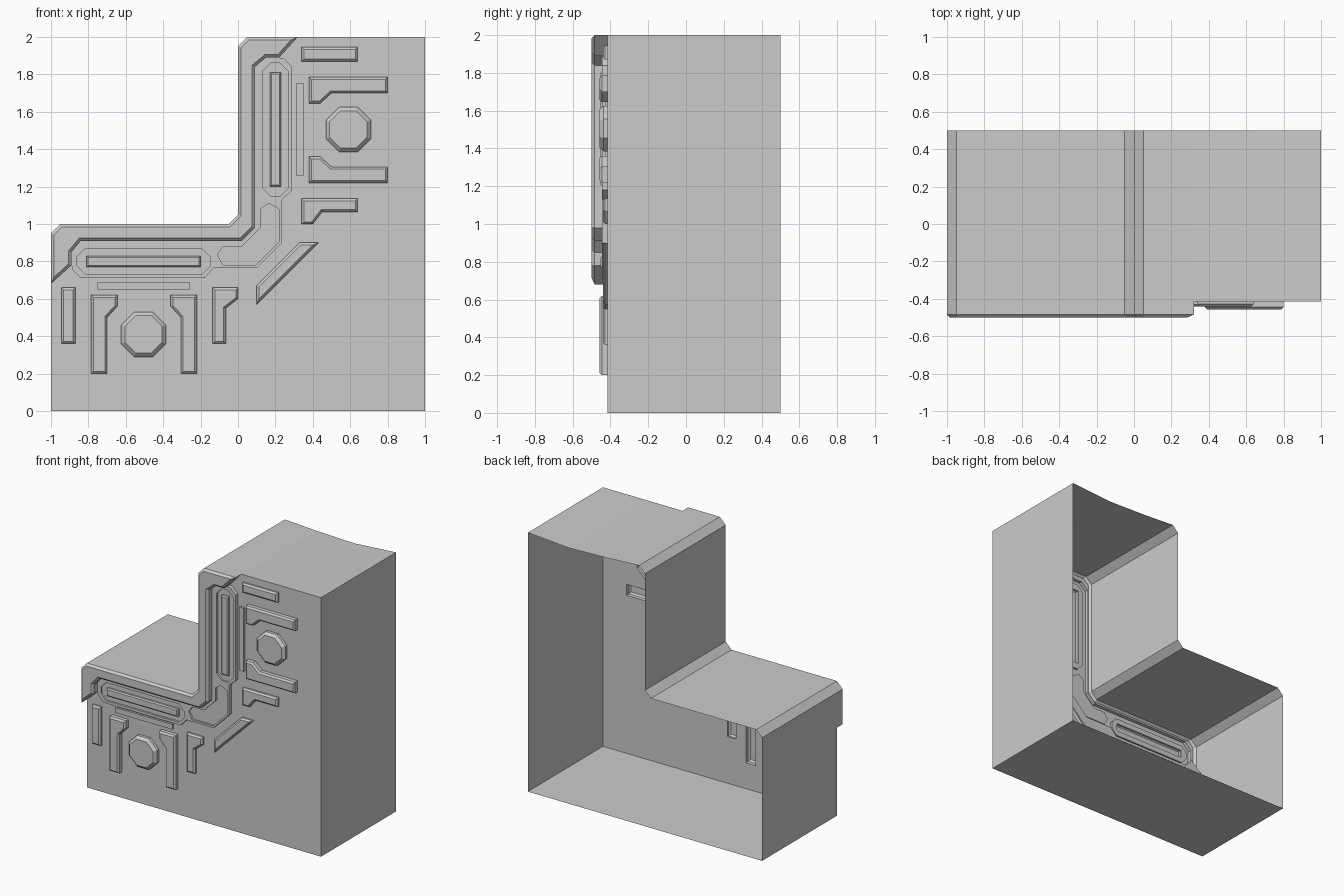
import bpy, bmesh
from mathutils import Vector

if "Cube" in bpy.data.objects:
    bpy.data.objects.remove(bpy.data.objects["Cube"])

PANEL, TRACK, FLOOR, LOW, HIGH, FRONT, BACK = -.415, -.445, -.43, -.44, -.457, -.5, .5


def flip(poly):
    """Mirror a front outline across the step's diagonal."""
    return [(1 - z, 1 - x) for x, z in reversed(poly)]


def rect(x0, x1, z0, z1):
    return [(x0, z0), (x1, z0), (x1, z1), (x0, z1)]


def octagon(x0, x1, z0, z1, c):
    return [(x0 + c, z0), (x1 - c, z0), (x1, z0 + c), (x1, z1 - c),
            (x1 - c, z1), (x0 + c, z1), (x0, z1 - c), (x0, z0 + c)]


def inset(poly, d):
    """Mitred inward offset of a counter-clockwise outline."""
    out = []
    for i, p in enumerate(poly):
        a, b, c = Vector(poly[i - 1]), Vector(p), Vector(poly[(i + 1) % len(poly)])
        u, v = (b - a).normalized(), (c - b).normalized()
        n1, n2 = Vector((-u.y, u.x)), Vector((-v.y, v.x))
        out.append(tuple(b + (n1 + n2) * d / (1 + n1.dot(n2))))
    return out


def loft(bm, a, ya, b, yb, closed=True):
    va = [bm.verts.new((x, ya, z)) for x, z in a]
    vb = [bm.verts.new((x, yb, z)) for x, z in b]
    for i in range(len(a) if closed else len(a) - 1):
        j = (i + 1) % len(a)
        bm.faces.new((va[i], va[j], vb[j], vb[i]))


def cap(bm, outer, y, holes=()):
    """Flat front-facing sheet with optional openings."""
    edges = []
    for loop in [outer, *holes]:
        vs = [bm.verts.new((x, y, z)) for x, z in loop]
        edges += [bm.edges.new((vs[i - 1], vs[i])) for i in range(len(vs))]
    res = bmesh.ops.triangle_fill(bm, edges=edges, use_beauty=True, normal=(0, -1, 0))
    for f in res["geom"]:
        if isinstance(f, bmesh.types.BMFace):
            f.normal_update()
            if f.normal.y > 0:
                f.normal_flip()


def raised(bm, poly, y0, y1, bevel=.012):
    """Raised boss with a chamfered rim."""
    top = inset(poly, bevel) if bevel else poly
    loft(bm, poly, y0, poly, y1 + bevel)
    if bevel:
        loft(bm, poly, y1 + bevel, top, y1)
    cap(bm, top, y1)


def finish(bm, name):
    bmesh.ops.remove_doubles(bm, verts=bm.verts, dist=1e-5)
    me = bpy.data.meshes.new(name)
    bm.to_mesh(me)
    bm.free()
    ob = bpy.data.objects.new(name, me)
    bpy.context.collection.objects.link(ob)


# Outlines, each given for the lower arm and mirrored onto the upright arm
half_inner = [(-1, .68), (-.89, .78), (-.89, .85), (-.84, .91), (.02, .91)]
inner = half_inner + [p for p in flip(half_inner)]
half_track = [(-.89, .78), (-.885, .755), (-.84, .71), (-.18, .71), (-.13, .765), (.1, .765)]
track_edge = half_track + flip(half_track)
step = [(.05, 2), (0, 1.95), (0, 1.05), (-.05, 1), (-.95, 1), (-1, .95)]
capsule = octagon(-.86, -.15, .73, .87, .045)
slot = rect(-.81, -.2, .77, .83)
elbow = [(-.08, .78), (.095, .78), (.22, .905), (.22, 1.08), (.165, 1.11),
         (.12, 1.08), (.12, .98), (.02, .88), (-.08, .88), (-.11, .835)]
bracket = [(-.785, .2), (-.7, .2), (-.7, .5), (-.645, .56), (-.645, .62), (-.785, .62)]
bracket_r = [(-1.005 - x, z) for x, z in reversed(bracket)]
hook = [(-.135, .36), (-.065, .36), (-.065, .55), (0, .6), (0, .66), (-.135, .66)]
diagonal = [(.1, .57), (.43, .9), (.33, .9), (.1, .67)]

# name, outline, front depth, chamfer
bosses = [("end_bar", rect(-.945, -.87, .36, .66), LOW, .012),
          ("left_bracket", bracket, HIGH, .012),
          ("right_bracket", bracket_r, HIGH, .012),
          ("octagon_stud", octagon(-.625, -.385, .29, .53, .07), HIGH, .02),
          ("hook_bar", hook, LOW, .012),
          ("thin_strip", rect(-.75, -.26, .65, .69), -.43, 0)]
details = [(n + s, f(p), y, b) for n, p, y, b in bosses
           for s, f in (("_lower", list), ("_upper", flip))]
details.append(("diagonal_bar", diagonal, LOW, .012))

# Open-backed shell: outer skin with a slightly sagging rear top edge
bm = bmesh.new()
body = [(-1, 0), (1, 0), (1, 2), (.65, 2), (.32, 2)] + step + [(-1, .68)]
sag = {(.65, 2): .025, (.32, 2): .015}
loft(bm, [(x, z - sag.get((x, z), 0)) for x, z in body], BACK, body, PANEL)
# Front panel with openings behind the raised details
panel = [(-1, 0), (1, 0), (1, 2), (.65, 2), (.32, 2)] + track_edge[::-1] + [(-1, .68)]
cap(bm, panel, PANEL, [d[1] for d in details])
finish(bm, "step_shell")

# Thick chamfered border following the step
bm = bmesh.new()
border = inner + step
raised(bm, border, PANEL, FRONT, .016)
finish(bm, "step_border")

# Track plate with recessed capsules and elbow
bm = bmesh.new()
loft(bm, track_edge, PANEL, track_edge, TRACK, closed=False)
recesses = [capsule, flip(capsule)]
cap(bm, track_edge + inner[-2:0:-1][1:-1], TRACK, recesses + [elbow])
for ring, bar in zip(recesses, (slot, flip(slot))):
    loft(bm, ring, TRACK, ring, FLOOR)
    cap(bm, ring, FLOOR, [bar])
    raised(bm, bar, FLOOR, -.452, .008)
loft(bm, elbow, TRACK, elbow, FLOOR)
cap(bm, elbow, FLOOR)
finish(bm, "track_plate")

# Raised details on both arms
for name, poly, y, bevel in details:
    bm = bmesh.new()
    raised(bm, poly, PANEL, y, bevel)
    finish(bm, name)
